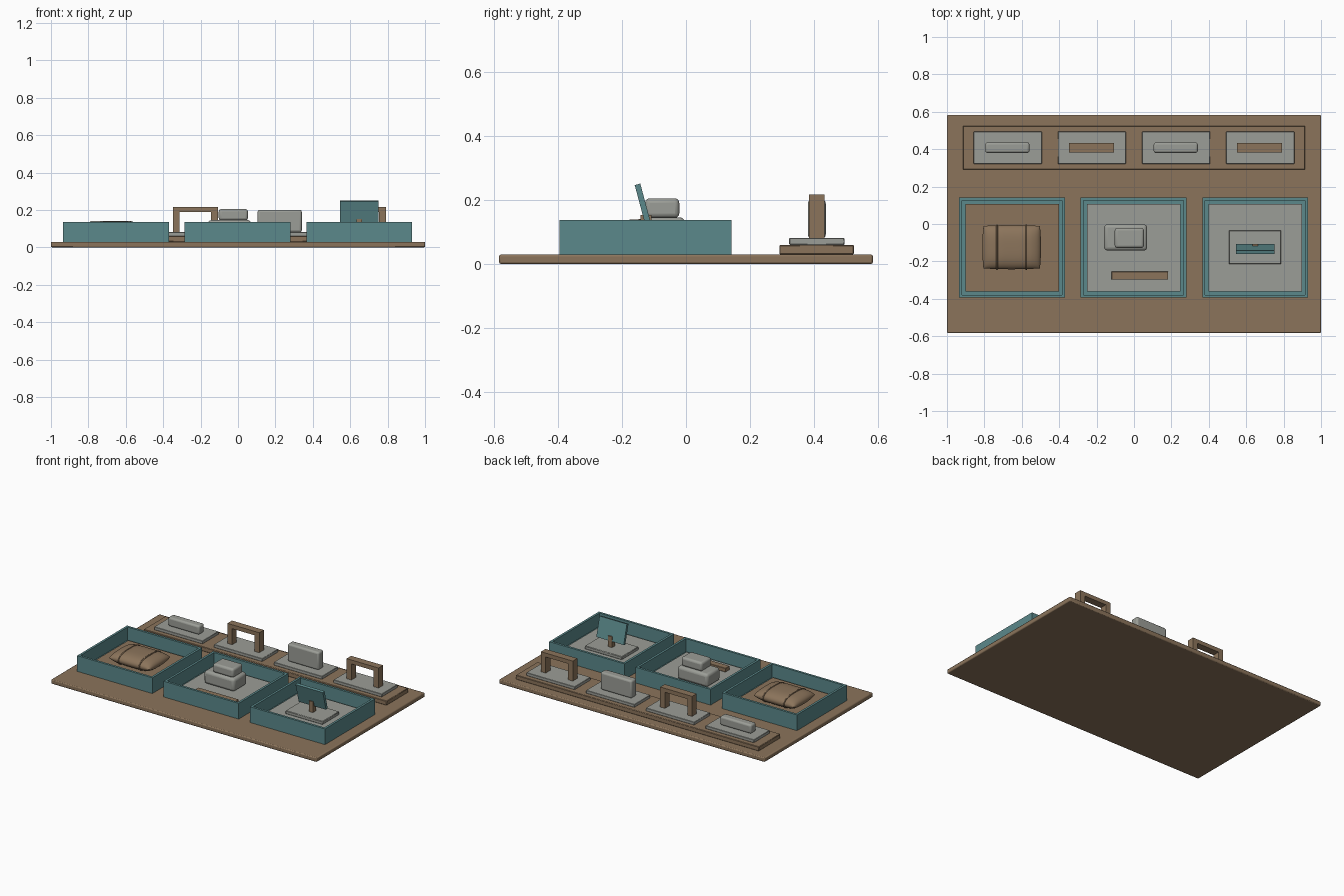
import bpy, bmesh, math
from mathutils import Matrix

if "Cube" in bpy.data.objects:
    bpy.data.objects.remove(bpy.data.objects["Cube"])


def material(name, rgb):
    m = bpy.data.materials.new(name)
    m.use_nodes = True
    m.diffuse_color = (*rgb, 1)
    m.node_tree.nodes["Principled BSDF"].inputs["Base Color"].default_value = (*rgb, 1)
    return m


BROWN = material("warm brown", (0.26, 0.175, 0.105))
TEAL = material("muted teal", (0.105, 0.25, 0.26))
GREY = material("stone grey", (0.33, 0.34, 0.31))


def finish(name, bm, mat):
    mesh = bpy.data.meshes.new(name)
    bm.to_mesh(mesh)
    bm.free()
    mesh.materials.append(mat)
    ob = bpy.data.objects.new(name, mesh)
    bpy.context.collection.objects.link(ob)
    return ob


def smooth(ob, angle=40):
    bpy.ops.object.select_all(action="DESELECT")
    ob.select_set(True)
    bpy.context.view_layer.objects.active = ob
    bpy.ops.object.shade_smooth_by_angle(angle=math.radians(angle))


def box(name, x, y, z, mat, bevel=0, segments=3):
    """Box from (low, high) ranges, with optional rounded edges."""
    bm = bmesh.new()
    bmesh.ops.create_cube(bm, size=1)
    for v in bm.verts:
        for i, (lo, hi) in enumerate((x, y, z)):
            v.co[i] = lo if v.co[i] < 0 else hi
    ob = finish(name, bm, mat)
    if bevel:
        mod = ob.modifiers.new("Rounded edges", "BEVEL")
        mod.width, mod.segments = bevel, segments
        smooth(ob)
    return ob


def around(c, half):
    return (c - half, c + half)


# Base board and rear shelf
box("base_board", (-1, 1), (-0.583, 0.583), (0, 0.03), BROWN, 0.006, 2)
box("rear_shelf", (-0.915, 0.915), (0.291, 0.524), (0.03, 0.06), BROWN, 0.003, 1)


# Open trays: one shell with a recessed floor, plus a liner
def tray(name, cx, liner_mat):
    cy, hx, hy, wall = -0.126, 0.283, 0.268, 0.022
    bm = bmesh.new()
    bmesh.ops.create_cube(bm, size=1)
    for v in bm.verts:
        v.co.x = cx + 2 * hx * v.co.x
        v.co.y = cy + 2 * hy * v.co.y
        v.co.z = 0.03 if v.co.z < 0 else 0.137
    top = max(bm.faces, key=lambda f: f.calc_center_median().z)
    bmesh.ops.inset_region(bm, faces=[top], thickness=wall)
    pit = bmesh.ops.extrude_discrete_faces(bm, faces=[top])["faces"][0]
    for v in pit.verts:
        v.co.z = 0.048
    bm.normal_update()
    finish(name, bm, TEAL)
    box(name + "_liner", around(cx, hx - 0.033), around(cy, hy - 0.034),
        (0.048, 0.058), liner_mat)


tray("right_tray", -0.652, BROWN)
tray("middle_tray", -0.002, GREY)
tray("left_tray", 0.648, GREY)

# Stuffed bundle in the right tray
BX, BY, BZ = -0.654, -0.124, 0.096
BW, BD, BH = 0.157, 0.118, 0.043


def bulge(u, v):
    return BH * ((1 - abs(u) ** 4) * (1 - abs(v) ** 3)) ** 0.5


def bundle():
    bm = bmesh.new()
    for side in (1, -1):
        grid = bmesh.ops.create_grid(bm, x_segments=28, y_segments=24, size=1)["verts"]
        for p in grid:
            u = math.sin(p.co.x * math.pi / 2)
            v = math.sin(p.co.y * math.pi / 2)
            h = bulge(min(1, abs(u)), min(1, abs(v)))
            crease = 1 - 0.08 * math.exp(-((abs(u) - 0.5) / 0.06) ** 2)
            pinch = 1 - 0.04 * u * u * v * v
            p.co = (BX + BW * u * pinch, BY + BD * v * pinch, BZ + side * h * crease)
        if side < 0:
            faces = [f for f in bm.faces if all(p in set(grid) for p in f.verts)]
            bmesh.ops.reverse_faces(bm, faces=faces)
    bmesh.ops.remove_doubles(bm, verts=bm.verts, dist=0.0002)
    smooth(finish("stuffed_bundle", bm, BROWN), 60)


def strap(name, u):
    curve = bpy.data.curves.new(name, "CURVE")
    curve.dimensions = "3D"
    curve.bevel_depth, curve.bevel_resolution = 0.0045, 2
    spline = curve.splines.new("POLY")
    n = 40
    spline.points.add(n - 1)
    spline.use_cyclic_u = True
    for i, p in enumerate(spline.points):
        a = 2 * math.pi * i / n
        v = math.cos(a)
        z = math.copysign(bulge(u, v), math.sin(a)) * 0.95
        p.co = (BX + BW * u, BY + BD * v, BZ + z, 1)
    curve.materials.append(BROWN)
    ob = bpy.data.objects.new(name, curve)
    bpy.context.collection.objects.link(ob)


bundle()
strap("bundle_strap_right", -0.5)
strap("bundle_strap_left", 0.5)

# Stacked blocks and loose bar in the middle tray
box("lower_block", (-0.16, 0.07), (-0.142, -0.002), (0.058, 0.146), GREY, 0.018)
box("upper_block", (-0.103, 0.053), (-0.128, -0.021), (0.144, 0.205), GREY, 0.014)
box("loose_bar", (-0.12, 0.183), (-0.298, -0.254), (0.058, 0.085), BROWN, 0.002, 1)

# Tilted panel on a post in the left tray
box("stand_plate", (0.507, 0.787), (-0.214, -0.034), (0.058, 0.08), GREY, 0.003, 1)
box("stand_post", (0.633, 0.663), (-0.142, -0.108), (0.08, 0.153), BROWN)
panel = box("tilted_panel", (-0.103, 0.103), (-0.009, 0.009), (-0.067, 0.067), TEAL)
panel.matrix_world = (Matrix.Translation((0.648, -0.134, 0.184))
                      @ Matrix.Rotation(math.radians(15), 4, "X"))


# Rear display row: alternating blocks and arches on plates
def arch(name, cx):
    hx, leg, y = 0.12, 0.036, (0.383, 0.432)
    for side, s in (("right", -1), ("left", 1)):
        outer, inner = cx + s * hx, cx + s * (hx - leg)
        box(f"{name}_{side}_leg", (min(outer, inner), max(outer, inner)), y,
            (0.08, 0.191), BROWN)
    box(name + "_top_bar", around(cx, hx), y, (0.19, 0.217), BROWN)


for i, cx in enumerate((-0.675, -0.225, 0.225, 0.675)):
    box(f"display_plate_{i + 1}", around(cx, 0.182), (0.322, 0.494),
        (0.06, 0.081), GREY, 0.002, 1)
    if i % 2:
        arch(f"arch_{i + 1}", cx - 0.003 if i == 1 else cx - 0.005)
    else:
        top = 0.141 if i == 0 else 0.201
        box(f"display_block_{i + 1}", around(cx - 0.002, 0.118), (0.38, 0.436),
            (0.08, top), GREY, 0.012)
